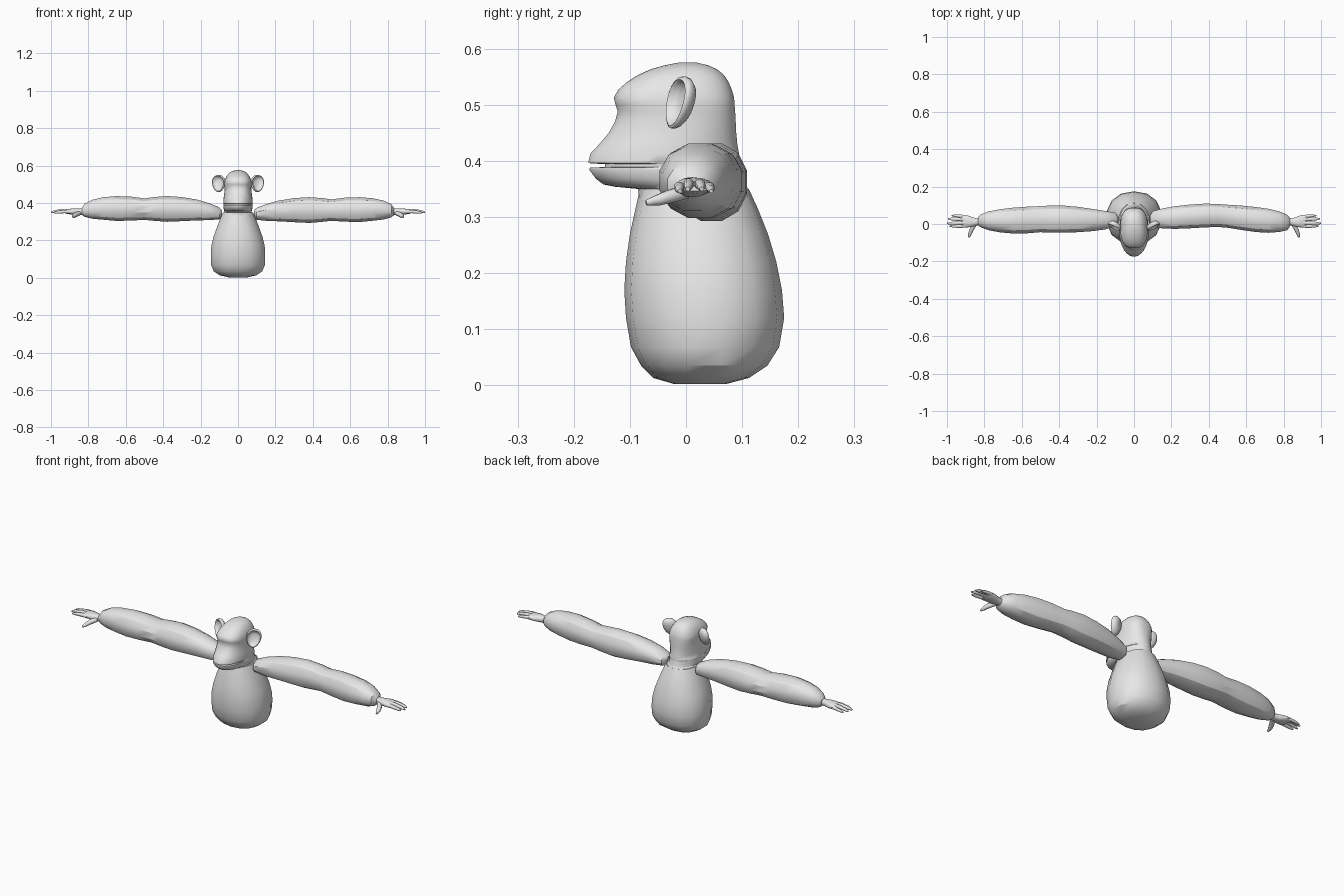
import bpy, bmesh, math
from mathutils import Vector

grey = bpy.data.materials.new("plain grey")
grey.diffuse_color = (0.8, 0.8, 0.8, 1)


def spow(v, e):
    return math.copysign(abs(v) ** e, v)


def oval(n, e=2.0):
    """Unit superellipse points."""
    for i in range(n):
        a = 2 * math.pi * (i + 0.5) / n
        yield spow(math.cos(a), 2 / e), spow(math.sin(a), 2 / e)


def loft(name, rings, angle):
    """Skin a list of point rings, cap both ends, smooth under the angle."""
    bm = bmesh.new()
    rows = [[bm.verts.new(p) for p in r] for r in rings]
    n = len(rows[0])
    for a, b in zip(rows, rows[1:]):
        for i in range(n):
            j = (i + 1) % n
            bm.faces.new((a[i], a[j], b[j], b[i]))
    for row in (rows[0], rows[-1]):
        c = bm.verts.new(sum((v.co for v in row), Vector()) / n)
        for i in range(n):
            bm.faces.new((row[i], row[(i + 1) % n], c))
    bmesh.ops.recalc_face_normals(bm, faces=bm.faces)
    me = bpy.data.meshes.new(name)
    bm.to_mesh(me)
    bm.free()
    me.materials.append(grey)
    me.shade_smooth()
    me.set_sharp_from_angle(angle=math.radians(angle))
    ob = bpy.data.objects.new(name, me)
    bpy.context.collection.objects.link(ob)
    return ob


def level_ring(z, y0, y1, w, n, e=2.0, mid=0.5):
    """Horizontal ring; mid places the widest point between front and back."""
    c = y0 + (y1 - y0) * mid
    return [Vector((w * s, c + (t * (y1 - c) if t > 0 else t * (c - y0)), z))
            for s, t in oval(n, e)]


# Torso: z, front, back, half width
torso = [(0.002, -0.02, 0.07, 0.05), (0.013, -0.058, 0.112, 0.10),
         (0.035, -0.08, 0.145, 0.133), (0.068, -0.098, 0.166, 0.147),
         (0.12, -0.107, 0.175, 0.149), (0.17, -0.11, 0.171, 0.146),
         (0.22, -0.107, 0.161, 0.134), (0.27, -0.10, 0.146, 0.115),
         (0.315, -0.09, 0.128, 0.098), (0.35, -0.082, 0.112, 0.082)]
loft("torso", [level_ring(*r, 14, 2.2) for r in torso], 30)

# Head with neck, open mouth, muzzle and brow:
# z, front, back, half width, exponent, widest point
head = [(0.315, -0.085, 0.126, 0.092, 2.1, .5), (0.335, -0.084, 0.117, 0.085, 2.1, .5),
        (0.350, -0.086, 0.111, 0.076, 2.1, .5), (0.354, -0.128, 0.109, 0.072, 2.0, .55),
        (0.358, -0.148, 0.107, 0.074, 2.0, .55), (0.368, -0.161, 0.104, 0.077, 2.0, .5),
        (0.384, -0.173, 0.100, 0.079, 2.0, .5), (0.388, -0.172, 0.099, 0.079, 2.0, .5),
        (0.389, -0.145, 0.099, 0.078, 2.0, .5), (0.394, -0.145, 0.098, 0.078, 2.0, .5),
        (0.396, -0.175, 0.098, 0.079, 2.0, .5), (0.413, -0.171, 0.095, 0.079, 2.0, .5),
        (0.430, -0.155, 0.092, 0.077, 2.1, .5), (0.450, -0.138, 0.090, 0.074, 2.3, .5),
        (0.470, -0.127, 0.089, 0.072, 2.5, .5), (0.488, -0.122, 0.088, 0.072, 2.6, .5),
        (0.500, -0.126, 0.087, 0.073, 2.7, .5), (0.513, -0.129, 0.086, 0.072, 2.7, .5),
        (0.527, -0.121, 0.082, 0.068, 2.6, .5), (0.541, -0.105, 0.076, 0.062, 2.5, .5),
        (0.553, -0.086, 0.068, 0.054, 2.4, .5), (0.563, -0.064, 0.056, 0.044, 2.3, .5),
        (0.570, -0.040, 0.041, 0.031, 2.2, .5), (0.575, -0.014, 0.020, 0.014, 2.0, .5)]
loft("head", [level_ring(z, a, b, w, 32, e, m) for z, a, b, w, e, m in head], 50)

# Arm: x, bottom, top, then front/back for the right and for the left arm
arm = [(0.085, .325, .360, .010, .045, .010, .040), (0.10, .309, .375, -.015, .070, -.012, .062),
       (0.15, .303, .395, -.025, .084, -.030, .070), (0.22, .300, .415, -.028, .097, -.040, .082),
       (0.30, .295, .428, -.025, .106, -.046, .094), (0.38, .291, .433, -.020, .111, -.049, .101),
       (0.45, .297, .428, -.018, .109, -.049, .101), (0.50, .303, .421, -.022, .105, -.046, .098),
       (0.57, .298, .430, -.033, .101, -.052, .095), (0.65, .296, .433, -.045, .093, -.053, .089),
       (0.72, .303, .427, -.049, .083, -.046, .080), (0.78, .310, .414, -.044, .068, -.034, .068),
       (0.82, .322, .394, -.034, .050, -.018, .052), (0.835, .335, .372, -.012, .032, -.008, .035)]

# Hand: x, centre y, centre z, half depth, half height
hand = [(0.815, .012, .353, .020, .018), (0.845, .012, .353, .019, .017),
        (0.865, .011, .353, .026, .018), (0.89, .014, .354, .033, .016),
        (0.915, .016, .354, .034, .012), (0.925, .016, .354, .030, .008)]

# Digits: centre line points, radius
digits = {"index_finger": ([(.895, -.010, .353), (.93, -.012, .354), (.965, -.012, .350), (.985, -.011, .346)], .010),
          "middle_finger": ([(.90, .006, .358), (.94, .005, .360), (.98, .004, .354), (1.0, .003, .350)], .010),
          "ring_finger": ([(.90, .023, .358), (.94, .025, .359), (.975, .027, .354), (.993, .028, .350)], .010),
          "little_finger": ([(.895, .038, .353), (.925, .042, .354), (.955, .044, .350), (.975, .045, .346)], .009),
          "thumb": ([(.850, .000, .345), (.868, -.028, .337), (.877, -.050, .330), (.882, -.071, .325)], .013)}


def digit_rings(pts, r, s):
    pts = [Vector(p) for p in pts]
    rings = []
    for i, p in enumerate(pts):
        d = (pts[min(i + 1, 3)] - pts[max(i - 1, 0)]).normalized()
        side = d.cross(Vector((0, 0, 1))).normalized()
        up = side.cross(d)
        k = r * (1.0, 0.95, 0.8, 0.4)[i]
        ring = [p + side * a * k + up * b * k for a, b in oval(8)]
        rings.append([Vector((s * min(v.x, 1.0), v.y, v.z)) for v in ring])
    return rings


def ear_rings(s):
    """Dished ear: back bulge, rolled rim, sunken front."""
    out = Vector((0.84, 0.42, 0))
    face = Vector((0.42, -0.84, 0))
    centre = Vector((0.101, -0.008, 0.504))
    rings = []
    for size, depth in ((.3, -.018), (.7, -.014), (.93, -.004), (1.0, .005), (.97, .012),
                        (.88, .014), (.78, .009), (.68, .001), (.35, -.004)):
        ring = []
        for a, b in oval(24):
            z = b * 0.047 * size
            width = 0.040 * size * (1 + 0.15 * b)
            p = centre + out * a * width + face * depth
            ring.append(Vector((s * p.x, p.y + 0.2 * z, p.z + z)))
        rings.append(ring)
    return rings


for s, side in ((1, "right"), (-1, "left")):
    rings = []
    for x, z0, z1, r0, r1, l0, l1 in arm:
        y0, y1 = (r0, r1) if s > 0 else (l0, l1)
        lift = 0 if s > 0 else 0.006 * (z1 - z0) / 0.14
        rings.append([Vector((s * x, (y0 + y1) / 2 + a * (y1 - y0) / 2,
                              (z0 + z1) / 2 + lift + b * (z1 - z0) / 2))
                      for a, b in oval(12, 2.2)])
    loft(side + "_arm", rings, 32)
    loft(side + "_hand", [[Vector((s * x, y + a * h, z + b * v)) for a, b in oval(14, 2.3)]
                          for x, y, z, h, v in hand], 45)
    for name, (pts, r) in digits.items():
        loft(f"{side}_{name}", digit_rings(pts, r, s), 50)
    loft(side + "_ear", ear_rings(s), 60)
